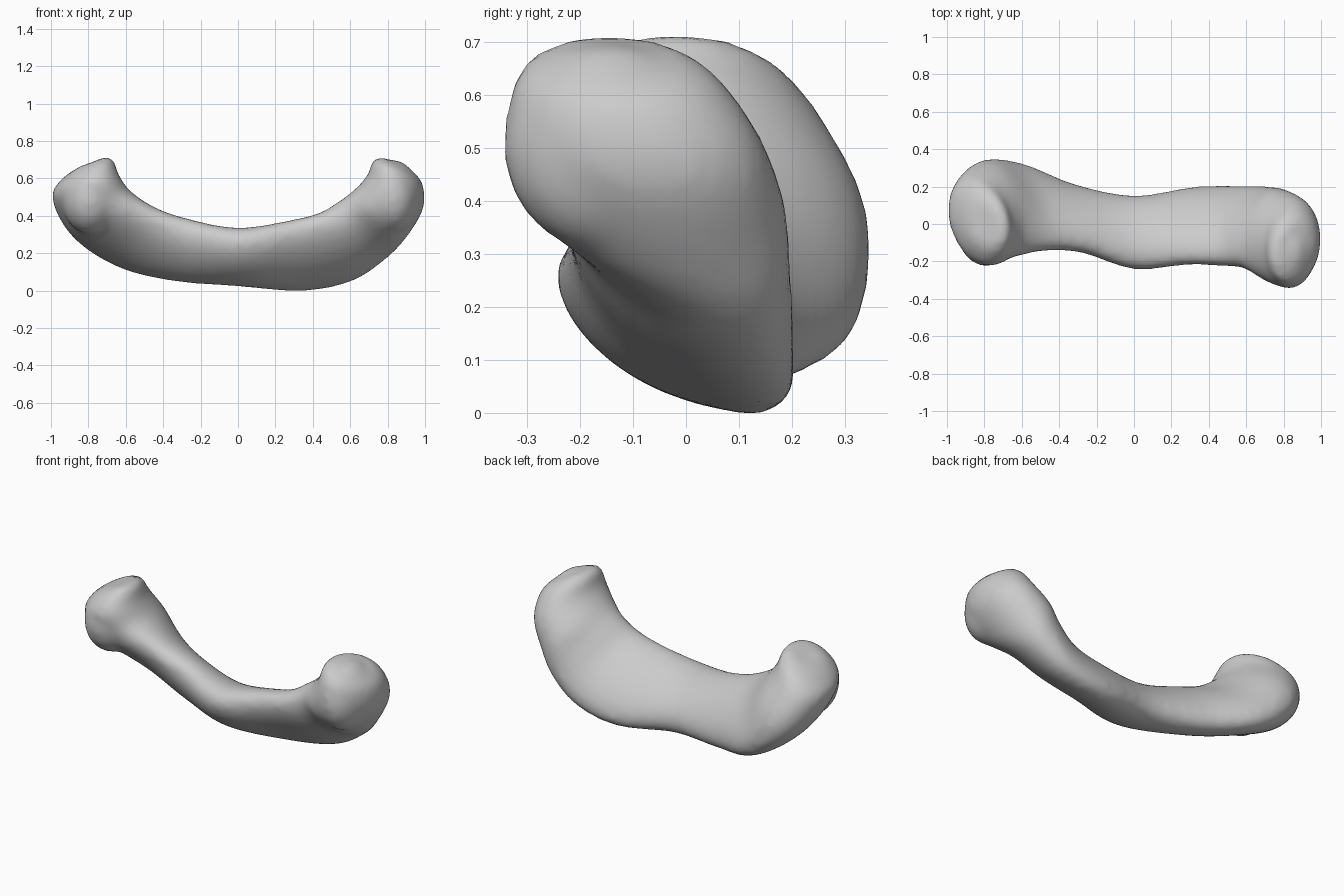
import bpy, bmesh
from math import sin, cos, pi, radians
from mathutils import Vector, Matrix

cube = bpy.data.objects.get("Cube")
if cube:
    bpy.data.objects.remove(cube)

# Stations along the curved shaft:
# centre x, y, z, half width, half thickness, slope in degrees, skew
STATIONS = [
    (-.785, .00, .685, .11, .09, -68, .2),
    (-.805, .01, .645, .18, .15, -70, .2),
    (-.815, .02, .555, .245, .19, -71, .25),
    (-.73, .08, .41, .265, .197, -50, .4),
    (-.54, .09, .285, .235, .188, -30, .7),
    (-.30, .03, .217, .185, .172, -13, .6),
    (.00, -.045, .18, .198, .157, 0, .5),
    (.30, -.01, .186, .21, .192, 11, .72),
    (.52, -.01, .233, .215, .203, 24, .7),
    (.66, -.02, .32, .22, .2, 37, .5),
    (.755, -.06, .405, .25, .19, 47, .2),
    (.84, -.10, .525, .242, .175, 59, .15),
    (.855, -.125, .63, .19, .15, 64, .15),
    (.86, -.125, .672, .12, .095, 64, .15),
]
SIDES = 24
STEPS = 5


def catmull(a, b, c, d, t):
    return [0.5 * (2 * q + (r - p) * t + (2 * p - 5 * q + 4 * r - s) * t * t
                   + (3 * q - p - 3 * r + s) * t ** 3)
            for p, q, r, s in zip(a, b, c, d)]


def smooth_stations(pts):
    ext = [pts[0]] + pts + [pts[-1]]
    out = [catmull(*ext[i:i + 4], k / STEPS)
           for i in range(len(pts) - 1) for k in range(STEPS)]
    return out + [pts[-1]]


def add_ring(bm, station):
    x, y, z, wide, thick, slope, skew = station
    up = Vector((-sin(radians(slope)), 0, cos(radians(slope))))
    ring = []
    for i in range(SIDES):
        a = 2 * pi * i / SIDES
        side = Vector((0, wide * cos(a), 0))
        ring.append(bm.verts.new(Vector((x, y, z)) + side + up * thick * sin(a - skew)))
    return ring


def add_bulge(bm, centre, radii):
    matrix = Matrix.Translation(centre) @ Matrix.Diagonal((*radii, 1))
    bmesh.ops.create_icosphere(bm, subdivisions=4, radius=1, matrix=matrix)


# Shaft: loft of skewed ovals, closed at both ends
bm = bmesh.new()
rings = [add_ring(bm, s) for s in smooth_stations(STATIONS)]
for lower, upper in zip(rings, rings[1:]):
    for i in range(SIDES):
        j = (i + 1) % SIDES
        bm.faces.new((lower[i], lower[j], upper[j], upper[i]))
bm.faces.new(rings[0])
bm.faces.new(rings[-1])
bmesh.ops.recalc_face_normals(bm, faces=bm.faces)

# Low bulges that fill the front of both ends
add_bulge(bm, (-.79, -.05, .49), (.15, .175, .19))
add_bulge(bm, (.83, -.145, .5), (.14, .2, .2))

mesh = bpy.data.meshes.new("bone_shaft")
bm.to_mesh(mesh)
bm.free()
bone = bpy.data.objects.new("bone_shaft", mesh)
bpy.context.collection.objects.link(bone)

# Fuse shaft and bulges into one soft surface
remesh = bone.modifiers.new("fuse", 'REMESH')
remesh.mode = 'VOXEL'
remesh.voxel_size = 0.02
remesh.use_smooth_shade = True
soften = bone.modifiers.new("soften", 'SMOOTH')
soften.factor = 0.5
soften.iterations = 10
for poly in mesh.polygons:
    poly.use_smooth = True

# Plain grey surface
grey = bpy.data.materials.new("light_grey")
grey.use_nodes = True
colour = (0.6, 0.6, 0.6, 1)
grey.diffuse_color = colour
grey.node_tree.nodes["Principled BSDF"].inputs["Base Color"].default_value = colour
mesh.materials.append(grey)
